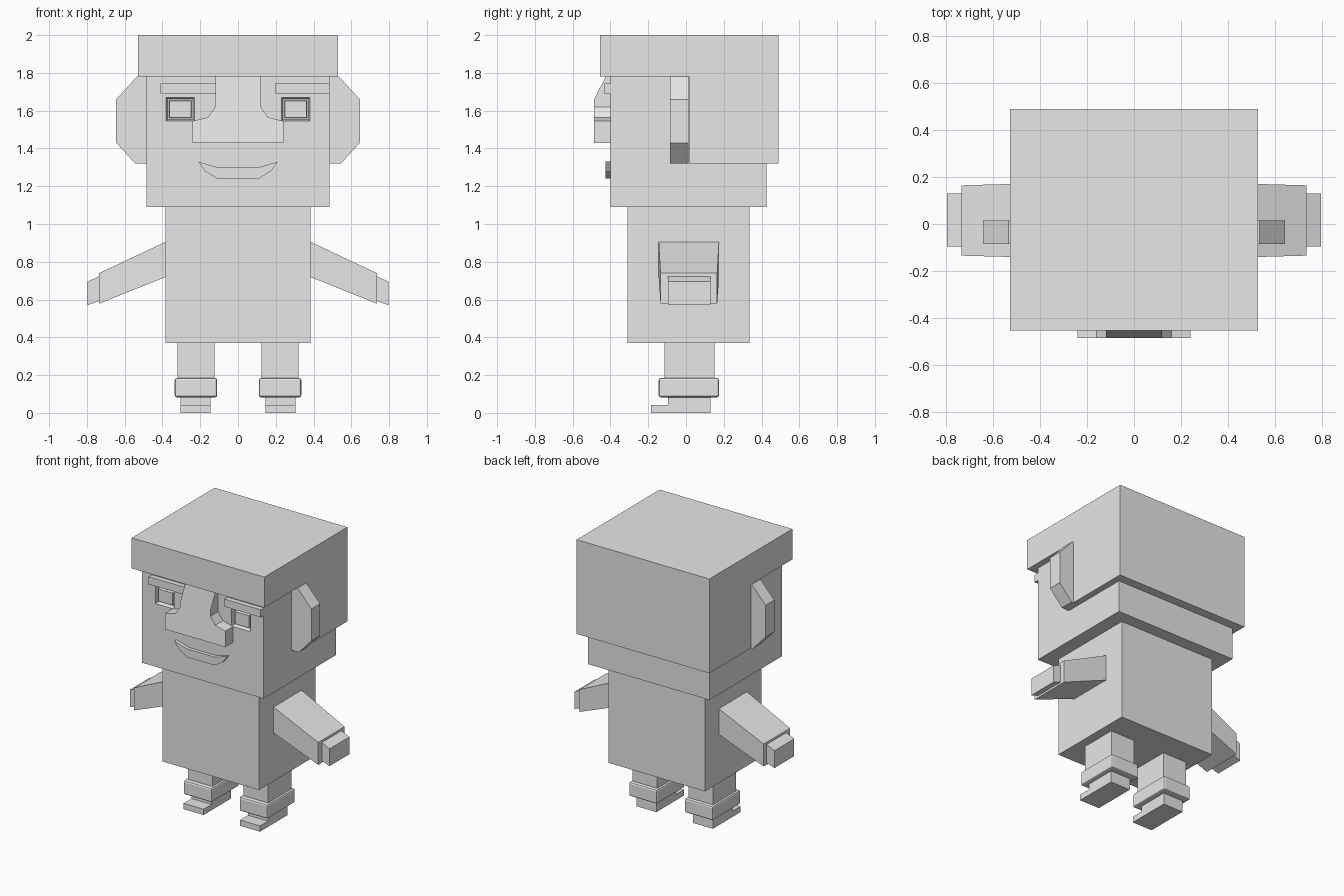
import bpy, bmesh
from mathutils import Vector

cube = bpy.data.objects.get("Cube")
if cube:
    bpy.data.objects.remove(cube, do_unlink=True)

# Single plain material
GREY = (0.8, 0.8, 0.8, 1)
grey = bpy.data.materials.new("light grey")
grey.use_nodes = True
grey.diffuse_color = GREY
bsdf = next(n for n in grey.node_tree.nodes if n.type == 'BSDF_PRINCIPLED')
bsdf.inputs["Base Color"].default_value = GREY


def finish(name, bm):
    bmesh.ops.recalc_face_normals(bm, faces=bm.faces)
    mesh = bpy.data.meshes.new(name)
    bm.to_mesh(mesh)
    bm.free()
    mesh.materials.append(grey)
    ob = bpy.data.objects.new(name, mesh)
    bpy.context.collection.objects.link(ob)
    return ob


def box_mesh(x, y, z):
    bm = bmesh.new()
    bmesh.ops.create_cube(bm, size=1)
    for v in bm.verts:
        v.co = Vector([r[0] if c < 0 else r[1] for c, r in zip(v.co, (x, y, z))])
    return bm


def box(name, x, y, z):
    return finish(name, box_mesh(x, y, z))


def prism_mesh(points, axis, lo, hi):
    """Extrude a 2D outline along axis 'x' (y,z points) or 'y' (x,z points)."""
    bm = bmesh.new()
    place = (lambda p: (lo, *p)) if axis == 'x' else (lambda p: (p[0], lo, p[1]))
    face = bm.faces.new([bm.verts.new(place(p)) for p in points])
    ext = bmesh.ops.extrude_face_region(bm, geom=[face])["geom"]
    shift = (hi - lo, 0, 0) if axis == 'x' else (0, hi - lo, 0)
    bmesh.ops.translate(bm, vec=shift,
                        verts=[g for g in ext if isinstance(g, bmesh.types.BMVert)])
    return bm


def mirrored(points):
    """Close an outline of right-half points with its reflection."""
    return points + [(-x, z) for x, z in reversed(points)]


# Torso
box("torso", (-0.385, 0.385), (-0.31, 0.335), (0.37, 1.09))

# Head with two sunken eye sockets, each holding a raised pupil
bm = box_mesh((-0.485, 0.485), (-0.40, 0.425), (1.09, 1.79))
cuts = [((x, 0, 0), (1, 0, 0)) for x in (-0.38, -0.23, 0.23, 0.38)]
cuts += [((0, 0, z), (0, 0, 1)) for z in (1.545, 1.67)]
for co, no in cuts:
    bmesh.ops.bisect_plane(bm, geom=bm.verts[:] + bm.edges[:] + bm.faces[:],
                           plane_co=co, plane_no=no)
bm.normal_update()
eyes = []
for f in bm.faces:
    c = f.calc_center_median()
    if f.normal.y < -0.9 and 0.23 < abs(c.x) < 0.38 and 1.545 < c.z < 1.67:
        eyes.append(f)
for thick, depth in ((0.01, -0.03), (0.012, 0), (0.004, 0.02), (0.01, 0)):
    bmesh.ops.inset_individual(bm, faces=eyes, thickness=thick, depth=depth)
bmesh.ops.dissolve_limit(bm, angle_limit=0.01, verts=bm.verts, edges=bm.edges)
finish("head", bm)

# Hair: front fringe and deep back in one side profile
hair = [(-0.455, 2), (0.49, 2), (0.49, 1.32), (0.015, 1.32), (0.015, 1.78), (-0.455, 1.78)]
finish("hair", prism_mesh(hair, 'x', -0.53, 0.53))

# Nose: flared outline with the bridge sloping back at the top
nose = mirrored([(0.12, 1.78), (0.12, 1.66), (0.12, 1.62), (0.16, 1.565),
                 (0.24, 1.545), (0.24, 1.43)])
bm = prism_mesh(nose, 'y', -0.39, -0.487)
for v in bm.verts:
    if v.co.z > 1.7 and v.co.y < -0.45:
        v.co.y = -0.425
finish("nose", bm)

# Mouth
smile = mirrored([(0.11, 1.30), (0.21, 1.33), (0.175, 1.28), (0.11, 1.24)])
finish("mouth", prism_mesh(smile, 'y', -0.39, -0.425))

# Brows sit slightly off centre
for name, x in (("right_brow", (-0.41, -0.12)), ("left_brow", (0.195, 0.485))):
    box(name, x, (-0.435, -0.39), (1.69, 1.745))

# Paired parts
ear = [(0.47, 1.78), (0.535, 1.78), (0.645, 1.66), (0.645, 1.43), (0.545, 1.32), (0.47, 1.32)]
arm = [(0.37, 0.912), (0.735, 0.74), (0.735, 0.578), (0.37, 0.725)]
hand = [(0.72, 0.73), (0.797, 0.695), (0.797, 0.57), (0.72, 0.598)]
foot = [(-0.185, 0), (0.13, 0), (0.13, 0.09), (-0.095, 0.09), (-0.095, 0.042), (-0.185, 0.042)]

for side, s in (("left", 1), ("right", -1)):
    def flip(points):
        return [(s * x, z) for x, z in points]

    def span(a, b):
        return tuple(sorted((s * a, s * b)))

    finish(side + "_ear", prism_mesh(flip(ear), 'y', -0.085, 0.014))

    # Arm tapers a little toward the wrist
    bm = prism_mesh(flip(arm), 'y', -0.145, 0.175)
    for v in bm.verts:
        if abs(v.co.x) > 0.7:
            v.co.y += 0.01 if v.co.y < 0 else -0.01
    finish(side + "_arm", bm)
    finish(side + "_hand", prism_mesh(flip(hand), 'y', -0.095, 0.13))

    box(side + "_leg", span(0.125, 0.32), (-0.115, 0.15), (0.15, 0.38))
    cuff = box(side + "_cuff", span(0.11, 0.335), (-0.145, 0.175), (0.082, 0.185))
    bevel = cuff.modifiers.new("rounded rim", 'BEVEL')
    bevel.width = 0.012
    bevel.segments = 2
    finish(side + "_foot", prism_mesh(foot, 'x', *span(0.145, 0.305)))
